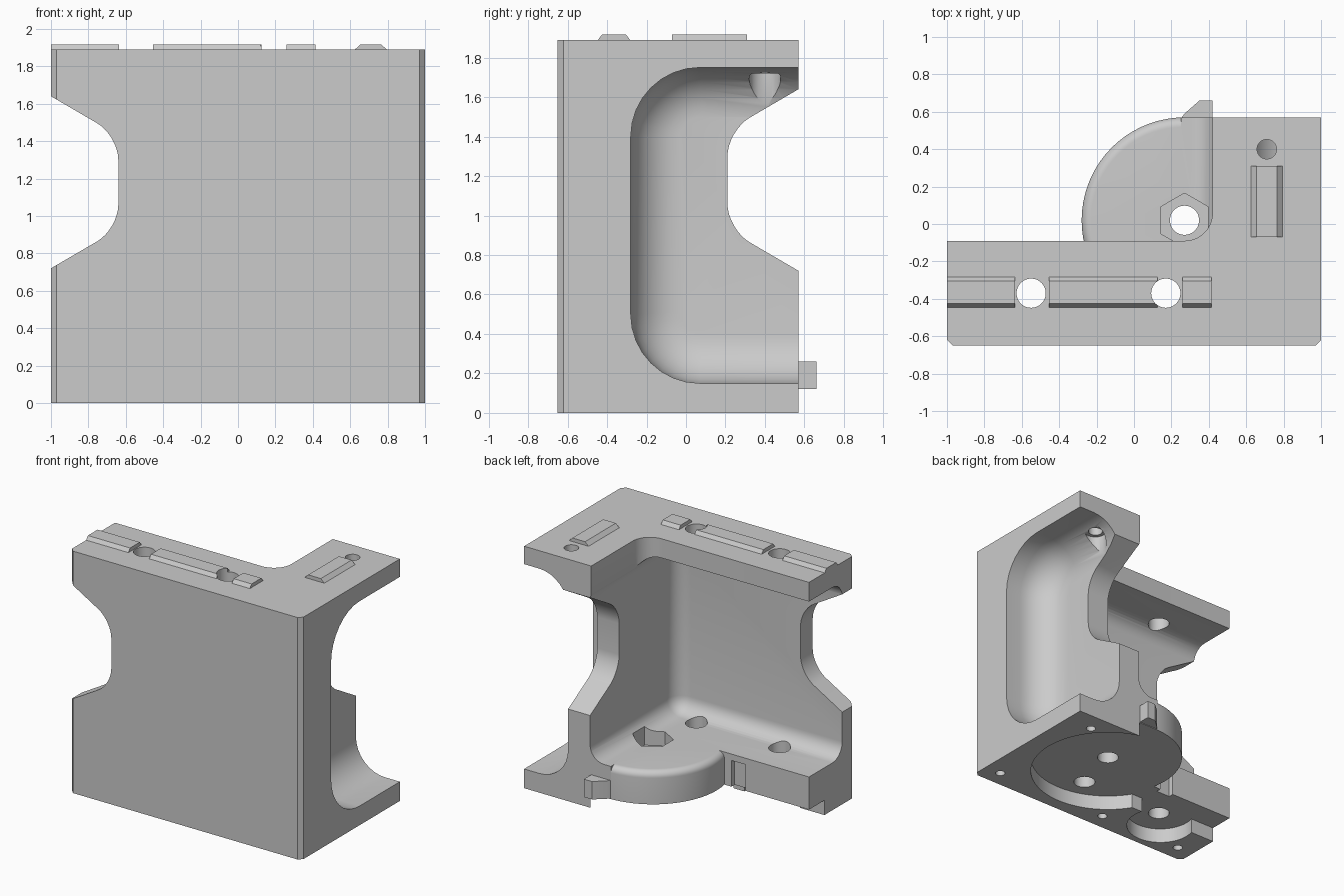
import bpy, bmesh, math

cube = bpy.data.objects.get("Cube")
if cube:
    bpy.data.objects.remove(cube, do_unlink=True)

grey = bpy.data.materials.new("plain grey")
grey.use_nodes = True
colour = (0.6, 0.6, 0.6, 1)
grey.diffuse_color = colour
grey.node_tree.nodes["Principled BSDF"].inputs["Base Color"].default_value = colour


def finish(name, bm):
    bmesh.ops.recalc_face_normals(bm, faces=bm.faces)
    mesh = bpy.data.meshes.new(name)
    bm.to_mesh(mesh)
    bm.free()
    mesh.materials.append(grey)
    ob = bpy.data.objects.new(name, mesh)
    bpy.context.collection.objects.link(ob)
    return ob


def prism(name, pts, axis, lo, hi, rounds=()):
    """Extrude a profile; rounds is a list of (edge test, radius)."""
    place = {"x": lambda p, q, h: (h, p, q),
             "y": lambda p, q, h: (p, h, q),
             "z": lambda p, q, h: (p, q, h)}[axis]
    bm = bmesh.new()
    a = [bm.verts.new(place(p, q, lo)) for p, q in pts]
    b = [bm.verts.new(place(p, q, hi)) for p, q in pts]
    bm.faces.new(a)
    bm.faces.new(b)
    for i in range(len(pts)):
        j = (i + 1) % len(pts)
        bm.faces.new((a[i], a[j], b[j], b[i]))
    bmesh.ops.recalc_face_normals(bm, faces=bm.faces)
    for test, radius in rounds:
        edges = [e for e in bm.edges if test(e.verts[0].co, e.verts[1].co)]
        bmesh.ops.bevel(bm, geom=edges, offset=radius, offset_type='OFFSET',
                        segments=8, profile=0.5, affect='EDGES', clamp_overlap=True)
    return finish(name, bm)


def rect(p0, p1, q0, q1):
    return [(p0, q0), (p1, q0), (p1, q1), (p0, q1)]


def circle(x, y, r, n=48, turn=0.0):
    return [(x + r * math.cos(turn + math.tau * i / n),
             y + r * math.sin(turn + math.tau * i / n)) for i in range(n)]


def combine(target, tool, operation, keep=False):
    mod = target.modifiers.new("combine", 'BOOLEAN')
    mod.operation = operation
    mod.solver = 'EXACT'
    mod.object = tool
    bpy.context.view_layer.objects.active = target
    bpy.ops.object.modifier_apply(modifier=mod.name)
    if not keep:
        bpy.data.objects.remove(tool, do_unlink=True)


def near(a, b):
    return abs(a - b) < 1e-4


def both(axis, value):
    return lambda u, v: near(u[axis], value) and near(v[axis], value)


# L-shaped body with chamfered front corners and a filleted inner corner
inner = [(0.27 + 0.15 * math.cos(t), 0.06 - 0.15 * math.sin(t))
         for t in [math.pi / 2 * i / 10 for i in range(11)]]
outline = [(-0.97, -0.65), (0.97, -0.65), (1, -0.62), (1, 0.57), (0.42, 0.57)]
outline += inner + [(-1, -0.09), (-1, -0.62)]
body = prism("bracket_body", outline, "z", 0, 1.89)

# Round base lobe and the foot of the side web
centre = (0.27, 0.02)
combine(body, prism("base_lobe", circle(*centre, 0.55, 72), "z", 0.05, 0.37,
                    [(both(2, 0.37), 0.05)]), 'UNION')
combine(body, prism("web_foot", rect(0.25, 0.5, -0.2, 0.57), "z", 0.05, 0.6), 'UNION')

# Inner cavity with filleted floor, ceiling and corner
wall_x, wall_y = 0.43, -0.5


def inside_edge(u, v):
    return both(0, wall_x)(u, v) and not both(1, 2)(u, v) or \
        both(1, wall_y)(u, v) and not both(0, -2)(u, v)


combine(body, prism("cavity_cutter", rect(-2, wall_x, wall_y, 2), "z", 0.37, 1.74,
                    [(inside_edge, 0.12)]), 'DIFFERENCE')

# Rounded pocket in the right side
pocket_corner = lambda u, v: both(1, -0.28)(u, v) and near(u.z, v.z)
combine(body, prism("pocket_cutter", rect(-0.28, 2, 0.15, 1.75), "x", 0.62, 1.5,
                    [(pocket_corner, 0.35), (both(0, 0.62), 0.25)]), 'DIFFERENCE')


# Matching notches in the free ends of both walls
def notch(edge, sign, axis, lo, hi):
    deep = edge + sign * 0.36
    out = edge - sign * 0.4
    pts = [(out, 0.72), (edge, 0.72), (deep, 0.93), (deep, 1.43), (edge, 1.64), (out, 1.64)]
    k = 0 if axis == "y" else 1
    bend = lambda u, v: both(k, deep)(u, v) and near(u.z, v.z)
    return prism("notch_cutter", pts, axis, lo, hi, [(bend, 0.13)])


combine(body, notch(-1, 1, "y", -1, 0.2), 'DIFFERENCE')
combine(body, notch(0.57, -1, "x", 0.3, 1.5), 'DIFFERENCE')

# Shallow recesses underneath
for pts in (circle(*centre, 0.572, 72), circle(-0.55, -0.35, 0.25),
            rect(-1.2, -0.1, -0.28, 0.1)):
    combine(body, prism("recess_cutter", pts, "z", -0.2, 0.115), 'DIFFERENCE')

# Latch tab at the back and the slot beside the lobe
combine(body, prism("latch_tab", [(0.24, 0.55), (0.27, 0.59), (0.35, 0.66),
                                  (0.42, 0.66), (0.42, 0.55)], "z", 0.12, 0.26), 'UNION')
combine(body, prism("slot_cutter", rect(-0.45, -0.33, -0.13, 0), "z", 0, 0.32), 'DIFFERENCE')

# Raised locating rails on the top
rails = []
section = [(-0.45, 1.885), (-0.425, 1.918), (-0.305, 1.918), (-0.28, 1.885)]
for name, lo, hi in (("left_rail", 0.26, 0.415), ("middle_rail", -0.455, 0.125),
                     ("right_rail", -1, -0.635)):
    rails.append(prism(name, section, "x", lo, hi))
cross = [(0.62, 1.885), (0.655, 1.918), (0.765, 1.918), (0.8, 1.885)]
rails.append(prism("cross_rail", cross, "y", -0.07, 0.31))

# Bolt holes through body and rails
for x in (-0.55, 0.17):
    drill = prism("bolt_cutter", circle(x, -0.37, 0.078), "z", -0.5, 2.5)
    if x > 0:
        combine(rails[1], drill, 'DIFFERENCE', keep=True)
    combine(body, drill, 'DIFFERENCE')

# Hexagonal nut seat, its hole, and the counterbored screw hole
for pts, lo, hi in ((circle(*centre, 0.145, 6, math.pi / 2), 0.26, 0.6),
                    (circle(*centre, 0.078), -0.2, 0.5),
                    (circle(0.71, 0.4, 0.052), 1.6, 2.2),
                    (circle(0.71, 0.4, 0.08), 1.5, 1.72)):
    combine(body, prism("hole_cutter", pts, "z", lo, hi), 'DIFFERENCE')

# Small screw holes in the underside
for x, y in ((0.77, 0.42), (0.86, -0.52), (-0.13, -0.52), (-0.86, -0.52)):
    combine(body, prism("screw_cutter", circle(x, y, 0.035, 24), "z", -0.2, 0.12), 'DIFFERENCE')

# Smooth fillets, sharp corners
bpy.ops.object.select_all(action='DESELECT')
for ob in [body] + rails:
    ob.select_set(True)
bpy.context.view_layer.objects.active = body
bpy.ops.object.shade_smooth_by_angle(angle=math.radians(30))
